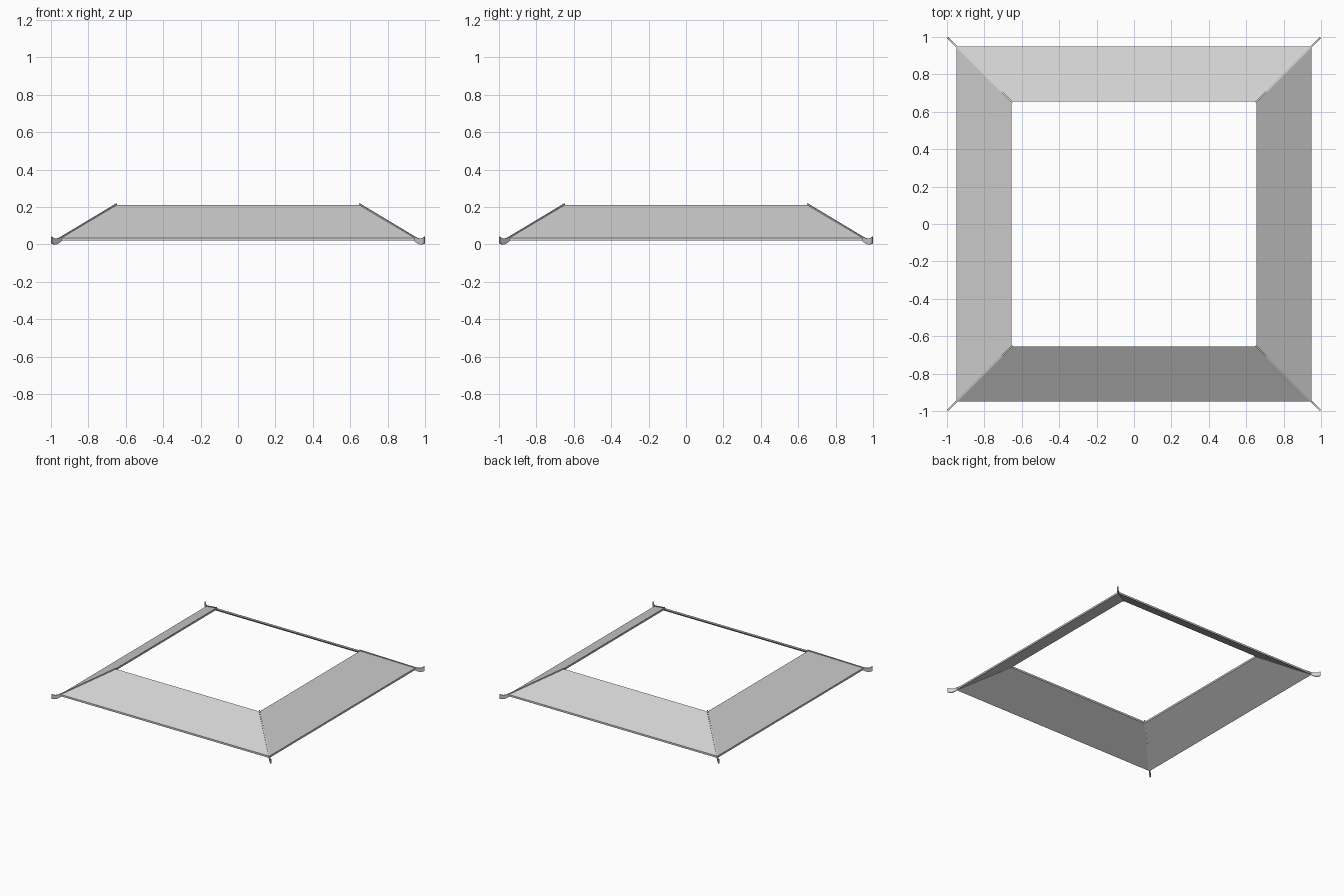
import bpy, bmesh
from math import pi
from mathutils import Matrix, Vector

cube = bpy.data.objects.get("Cube")
if cube:
    bpy.data.objects.remove(cube)

grey = bpy.data.materials.new("light_grey")
grey.use_nodes = True
grey.diffuse_color = (0.63, 0.63, 0.63, 1)
grey.node_tree.nodes["Principled BSDF"].inputs["Base Color"].default_value = grey.diffuse_color


def prism(name, start, end, turn):
    """Bridge two matching outlines into a closed solid, turned about z."""
    bm = bmesh.new()
    a = [bm.verts.new(Vector(p)) for p in start]
    b = [bm.verts.new(Vector(p)) for p in end]
    n = len(a)
    bm.faces.new(a)
    bm.faces.new(b[::-1])
    for i in range(n):
        j = (i + 1) % n
        bm.faces.new((a[j], a[i], b[i], b[j]))
    bmesh.ops.recalc_face_normals(bm, faces=bm.faces)
    bm.transform(Matrix.Rotation(turn, 4, 'Z'))
    mesh = bpy.data.meshes.new(name)
    bm.to_mesh(mesh)
    bm.free()
    mesh.materials.append(grey)
    obj = bpy.data.objects.new(name, mesh)
    bpy.context.collection.objects.link(obj)
    return obj


# Distance from the centre and height of the sloping roof slab section
slab = [(0.95, 0.02), (0.95, 0.035), (0.655, 0.21), (0.655, 0.195)]

# Hip ridge section along the diagonal, with a flared tip
ridge = [(0.65, 0.195), (0.65, 0.219), (0.945, 0.042), (0.96, 0.034),
         (0.975, 0.032), (0.988, 0.035), (0.997, 0.042), (0.997, 0.005),
         (0.985, 0.001), (0.973, 0), (0.96, 0.006), (0.945, 0.019)]
half = 0.003

sides = ("front", "right", "back", "left")
corners = ("front_left", "back_left", "back_right", "front_right")
turns = {"front": 0, "left": pi / 2, "back": pi, "right": -pi / 2}

# Four mitred roof slabs
for side in sides:
    prism(side + "_roof_slab",
          [(-d, -d, z) for d, z in slab],
          [(d, -d, z) for d, z in slab], turns[side])

# Four thin hip ridges covering the mitres
for i, corner in enumerate(corners):
    prism(corner + "_hip_ridge",
          [(d - half, -d - half, z) for d, z in ridge],
          [(d + half, -d + half, z) for d, z in ridge], i * pi / 2)
